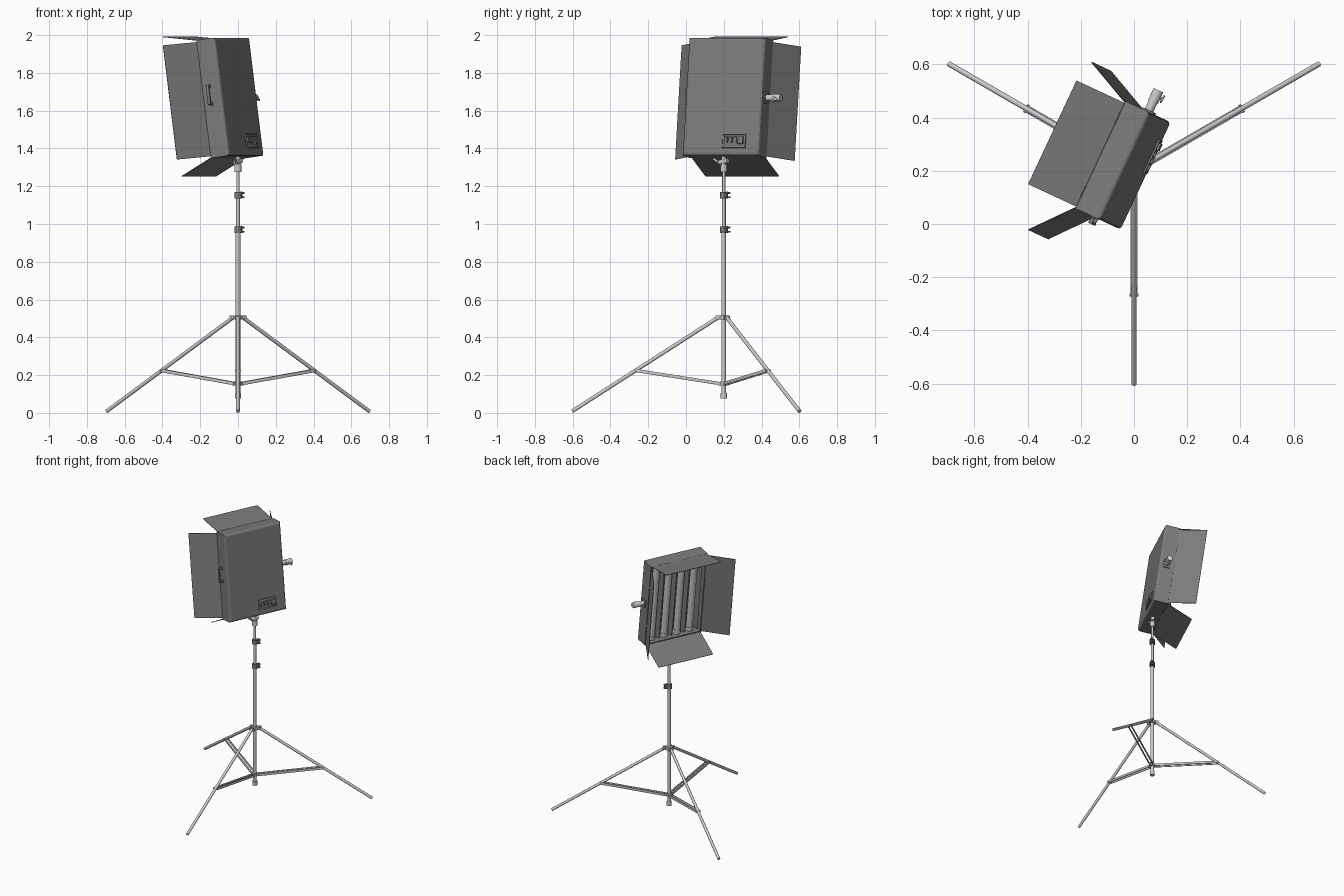
import bpy, bmesh
from math import radians
from mathutils import Matrix, Vector

if "Cube" in bpy.data.objects:
    bpy.data.objects.remove(bpy.data.objects["Cube"])

T = Matrix.Translation
def R(deg, axis): return Matrix.Rotation(radians(deg), 4, axis)

def paint(name, v):
    m = bpy.data.materials.new(name)
    m.diffuse_color = (v, v, v, 1)
    m.use_nodes = True
    m.node_tree.nodes["Principled BSDF"].inputs["Base Color"].default_value = m.diffuse_color
    return m

DARK = paint("dark_metal", .2)

def finish(name, bm, mat=Matrix(), col=None):
    bmesh.ops.recalc_face_normals(bm, faces=bm.faces)
    me = bpy.data.meshes.new(name)
    bm.to_mesh(me)
    bm.free()
    if col:
        me.materials.append(col)
    ob = bpy.data.objects.new(name, me)
    bpy.context.collection.objects.link(ob)
    ob.matrix_world = mat
    return ob

def box(name, size, mat, bevel=0, col=None):
    bm = bmesh.new()
    bmesh.ops.create_cube(bm, size=1, matrix=Matrix.Diagonal((*size, 1)))
    if bevel:
        bmesh.ops.bevel(bm, geom=bm.edges[:], offset=bevel, segments=2, affect='EDGES', profile=0.5)
    return finish(name, bm, mat, col)

def rod(name, p, q, r, mat=Matrix(), sides=16, col=None):
    p, q = Vector(p), Vector(q)
    d = q - p
    bm = bmesh.new()
    bmesh.ops.create_cone(bm, cap_ends=True, segments=sides, radius1=r, radius2=r, depth=d.length)
    rot = d.to_track_quat('Z', 'Y').to_matrix().to_4x4()
    return finish(name, bm, mat @ T((p + q) / 2) @ rot, col)

# ---- Stand: telescopic pole
S = T((0, 0.2, 0))
for name, z0, z1, r in (("pole_foot", .075, .105, .017), ("lower_pole", .1, .97, .0125),
                        ("middle_pole", .96, 1.16, .0105), ("upper_pole", 1.15, 1.29, .0085),
                        ("leg_collar", .495, .515, .024), ("brace_collar", .145, .165, .02)):
    rod(name, (0, 0, z0), (0, 0, z1), r, S)

# Clamps with split lug and locking screw
for z in (.97, 1.153):
    rod("pole_clamp", (0, 0, z - .017), (0, 0, z + .017), .019, S, col=DARK)
    C = S @ T((0, 0, z)) @ R(45, 'Z')
    for side in (-1, 1):
        box("clamp_lug", (.026, .024, .009), C @ T((.025, 0, side * .011)), .002, DARK)
    rod("clamp_screw", (.026, 0, -.018), (.026, 0, .02), .005, C, 10, DARK)

# ---- Legs and twin-bar braces
for a in (-90, 30, 150):
    L = S @ R(a, 'Z')
    top, foot = Vector((.03, 0, .505)), Vector((.803, 0, .0085))
    rod("leg", top, foot, .01, L)
    mid = top.lerp(foot, .565)
    inner = Vector((.02, 0, .155))
    d = mid - inner
    tilt = Matrix.Rotation(-Vector((d.x, d.z)).angle_signed(Vector((1, 0))), 4, 'Y')
    for side in (-1, 1):
        box("brace_bar", (d.length, .005, .017), L @ T((inner + mid) / 2 + Vector((0, side * .0115, 0))) @ tilt, .001)
        box("leg_hinge_plate", (.026, .004, .02), L @ T((.03, side * .012, .505)), .001)
        box("brace_hinge_plate", (.02, .004, .018), L @ T((.022, side * .008, .155)), .001)
    rod("leg_pin", mid + Vector((0, -.017, 0)), mid + Vector((0, .017, 0)), .006, L, 10)
    rod("leg_top_pin", (.032, -.016, .505), (.032, .016, .505), .005, L, 10)

# ---- Tilt head
rod("head_socket", (0, 0, 1.275), (0, 0, 1.315), .018, S)
rod("head_neck", (0, 0, 1.31), (0, 0, 1.365), .012, S)
rod("head_pivot", (-.014, -.022, 1.325), (.014, .022, 1.335), .014, S)
rod("head_screw", (0, 0, 1.325), (-.008, -.035, 1.325), .005, S, 10)
box("head_wing", (.007, .04, .012), S @ T((-.012, -.04, 1.335)) @ R(-35, 'X'), .002)

# ---- Lamp frame: x = width, y = emission direction, z = up
M = T((-.04, .22, 1.668)) @ R(65, 'Z') @ R(-7.7, 'X')
W, D, H = .445, .105, .63

# Hollow housing: rounded back, open front
bm = bmesh.new()
bmesh.ops.create_cube(bm, size=1, matrix=Matrix.Diagonal((W, D, H, 1)))
back = [e for e in bm.edges if all(v.co.y < 0 for v in e.verts)]
bmesh.ops.bevel(bm, geom=back, offset=.016, segments=3, affect='EDGES', profile=.5)
bm.normal_update()
front = max(bm.faces, key=lambda f: f.calc_center_median().y)
bmesh.ops.inset_region(bm, faces=[front], thickness=.014)
bmesh.ops.translate(bm, verts=bmesh.ops.extrude_discrete_faces(bm, faces=[front])["faces"][0].verts[:],
                    vec=(0, -.075, 0))
housing = finish("lamp_housing", bm, M, DARK)

# Tubes, end caps and reflector ridges
for i in range(4):
    x = (i - 1.5) * .1
    rod("lamp_tube", (x, .01, -.298), (x, .01, .29), .024, M, 20)
    rod("tube_cap", (x, .01, -.3), (x, .01, -.27), .027, M, 20)
for i in range(5):
    x = (i - 2) * .1
    w = .035 if abs(i - 2) < 2 else .012
    bm = bmesh.new()
    vs = [[bm.verts.new((x + dx, y, z)) for dx, y in ((-w, -.02), (0, .035), (w, -.02))] for z in (-.298, .298)]
    for k in range(3):
        n = (k + 1) % 3
        bm.faces.new((vs[0][k], vs[0][n], vs[1][n], vs[1][k]))
    bm.faces.new(vs[0])
    bm.faces.new(vs[1])
    finish("reflector_ridge", bm, M, DARK)

# ---- Barn doors with hinges
DL = .2
for name, pos, rot, size, ax in (
        ("top_door", (0, .054, .314), R(13, 'X'), (.43, DL, .003), 'x'),
        ("bottom_door", (0, .054, -.312), R(-22, 'X'), (.43, DL, .003), 'x'),
        ("right_door", (.217, .054, 0), R(-25, 'Z'), (.003, DL, .61), 'z'),
        ("left_door", (-.217, .054, 0), R(50, 'Z'), (.003, DL, .61), 'z')):
    box(name, size, M @ T(pos) @ rot @ T((0, DL / 2, 0)), col=DARK)
    axis = Vector((1, 0, 0)) if ax == 'x' else Vector((0, 0, 1))
    for s in (-1, 1):
        c = Vector(pos) + axis * s * .15
        rod(name + "_hinge", c - axis * .025, c + axis * .025, .003, M, 10, DARK)

# ---- Carry handle on the left side
for s in (-1, 1):
    rod("handle_post", (-.22, .012, .017 + s * .046), (-.246, .012, .017 + s * .046), .007, M, 12, DARK)
    box("handle_foot", (.006, .018, .022), M @ T((-.224, .012, .017 + s * .048)), .002, DARK)
box("handle_grip", (.01, .018, .106), M @ T((-.246, .012, .017)), .004, DARK)

# ---- Mounting spigot on the right side
box("spigot_plate", (.008, .05, .06), M @ T((.225, 0, 0)), .002, DARK)
rod("spigot_arm", (.22, 0, 0), (.275, 0, 0), .017, M)
rod("spigot_socket", (.262, 0, 0), (.312, 0, 0), .02, M)
rod("spigot_screw", (.288, 0, 0), (.288, -.026, -.006), .005, M, 10)
box("spigot_wing", (.034, .006, .012), M @ T((.288, -.027, -.007)) @ R(35, 'Y'), .002)

# ---- Control panel on the back
px, pz, py = .077, -.237, -D / 2
box("control_panel", (.13, .006, .066), M @ T((px, py - .001, pz)), .001, DARK)
for s in (-1, 1):
    box("panel_rim_side", (.006, .01, .074), M @ T((px + s * .066, py - .002, pz)), .001, DARK)
    box("panel_rim_edge", (.138, .01, .006), M @ T((px, py - .002, pz + s * .035)), .001, DARK)
for i in range(3):
    box("rocker_switch", (.02, .012, .034), M @ T((px - .045 + i * .027, py - .006, pz + .004)) @ R(8, 'X'), .002, DARK)
box("power_inlet", (.03, .016, .04), M @ T((px + .042, py - .007, pz + .002)), .003, DARK)

# Smooth shading with sharp edges; the housing keeps flat panels
for ob in bpy.context.scene.objects:
    ob.select_set(ob is not housing)
    bpy.context.view_layer.objects.active = ob
bpy.ops.object.shade_smooth_by_angle(angle=radians(32))
